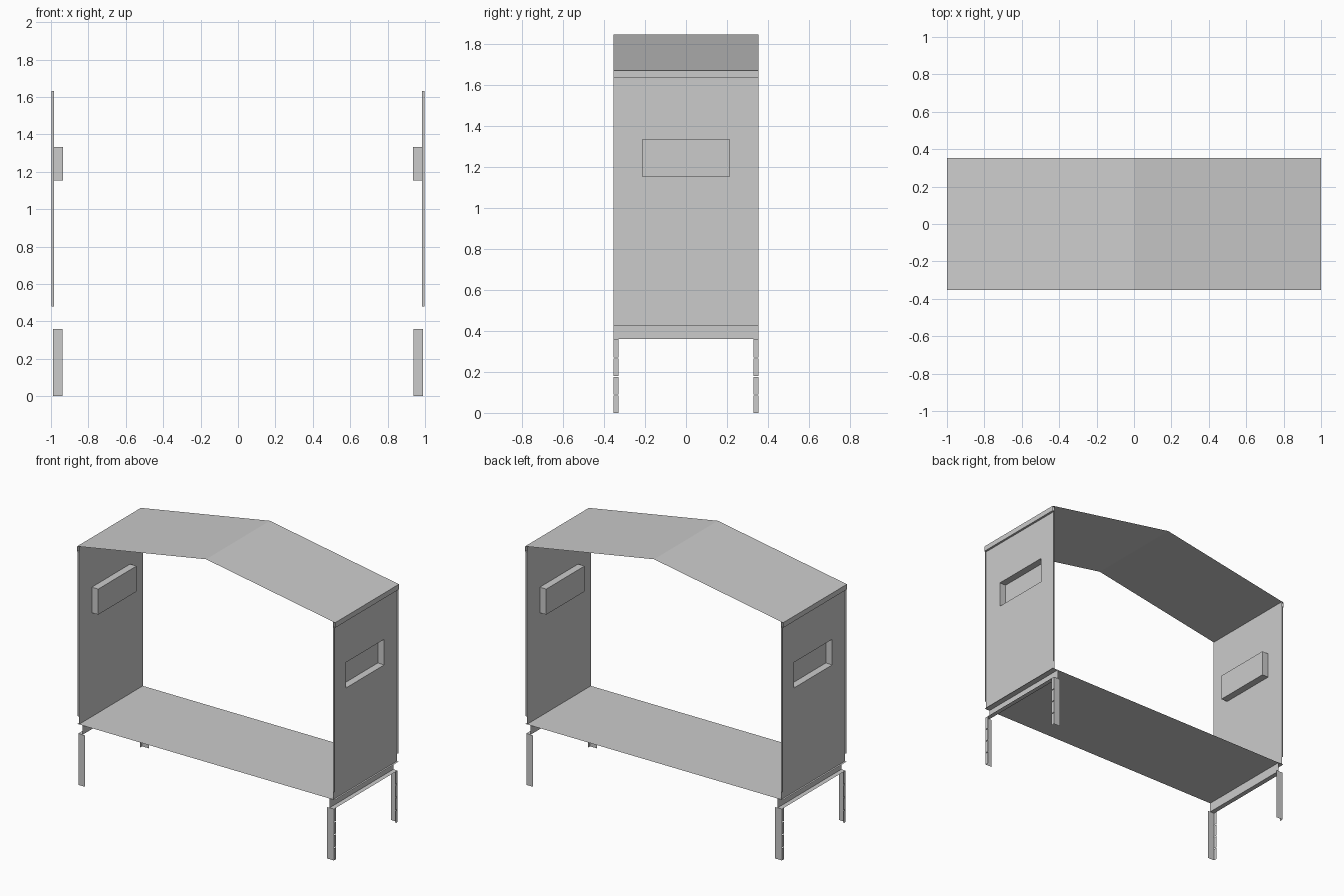
import bpy, bmesh

if "Cube" in bpy.data.objects:
    bpy.data.objects.remove(bpy.data.objects["Cube"])

D = 0.353          # half depth of the shelter


def finish(name, bm, mirror=(False, False)):
    bmesh.ops.remove_doubles(bm, verts=bm.verts, dist=1e-5)
    bmesh.ops.recalc_face_normals(bm, faces=bm.faces)
    me = bpy.data.meshes.new(name)
    bm.to_mesh(me)
    bm.free()
    ob = bpy.data.objects.new(name, me)
    bpy.context.collection.objects.link(ob)
    if any(mirror):
        m = ob.modifiers.new("Mirror", 'MIRROR')
        m.use_axis = (mirror[0], mirror[1], False)
        m.use_mirror_merge = False
    return ob


def face(bm, *pts):
    bm.faces.new([bm.verts.new(p) for p in pts])


def sheet(bm, profile):
    """Folded sheet: an x,z profile swept over the full depth."""
    for (x0, z0), (x1, z1) in zip(profile, profile[1:]):
        face(bm, (x0, -D, z0), (x1, -D, z1), (x1, D, z1), (x0, D, z0))


def x_plate(bm, x, y0, y1, z0, z1):
    face(bm, (x, y0, z0), (x, y1, z0), (x, y1, z1), (x, y0, z1))


# Gabled roof with folded end lips
bm = bmesh.new()
sheet(bm, [(-0.985, 1.632), (-1, 1.632), (-1, 1.668), (0, 1.845),
           (1, 1.668), (1, 1.632), (0.985, 1.632)])
finish("roof", bm)

# Floor deck with channel ends open to the outside
bm = bmesh.new()
sheet(bm, [(-0.99, 0.36), (-0.957, 0.36), (-0.957, 0.425),
           (0.957, 0.425), (0.957, 0.36), (0.99, 0.36)])
finish("floor_deck", bm)

# End panels: sheet with a window hole, edge returns and bottom flange
PX = 0.985
HY, HZ0, HZ1 = 0.212, 1.153, 1.332
bm = bmesh.new()
ys, zs = [-D, -HY, HY, D], [0.425, HZ0, HZ1, 1.668]
for i in range(3):
    for j in range(3):
        if (i, j) != (1, 1):
            x_plate(bm, PX, ys[i], ys[i + 1], zs[j], zs[j + 1])
for y in (-D, D):
    face(bm, (PX, y, 0.48), (0.996, y, 0.48), (0.996, y, 1.632), (PX, y, 1.632))
sheet(bm, [(0.957, 0.425), (0.998, 0.425)])
finish("end_panel", bm, (True, False))

# Recessed handle trays, open to the outside
TX = 0.935
bm = bmesh.new()
x_plate(bm, TX, -HY, HY, HZ0, HZ1)
for y in (-HY, HY):
    face(bm, (TX, y, HZ0), (PX, y, HZ0), (PX, y, HZ1), (TX, y, HZ1))
for z in (HZ0, HZ1):
    face(bm, (TX, -HY, z), (PX, -HY, z), (PX, HY, z), (TX, HY, z))
finish("recessed_tray", bm, (True, False))

# Angle-section legs with a notched outer flange
bm = bmesh.new()
face(bm, (0.938, D, 0), (0.99, D, 0), (0.99, D, 0.36), (0.938, D, 0.36))
step = 0.36 / 4
for k in range(4):
    x_plate(bm, 0.99, 0.329, D, k * step, (k + 1) * step - (0.005 if k < 3 else 0))
finish("leg", bm, (True, True))
